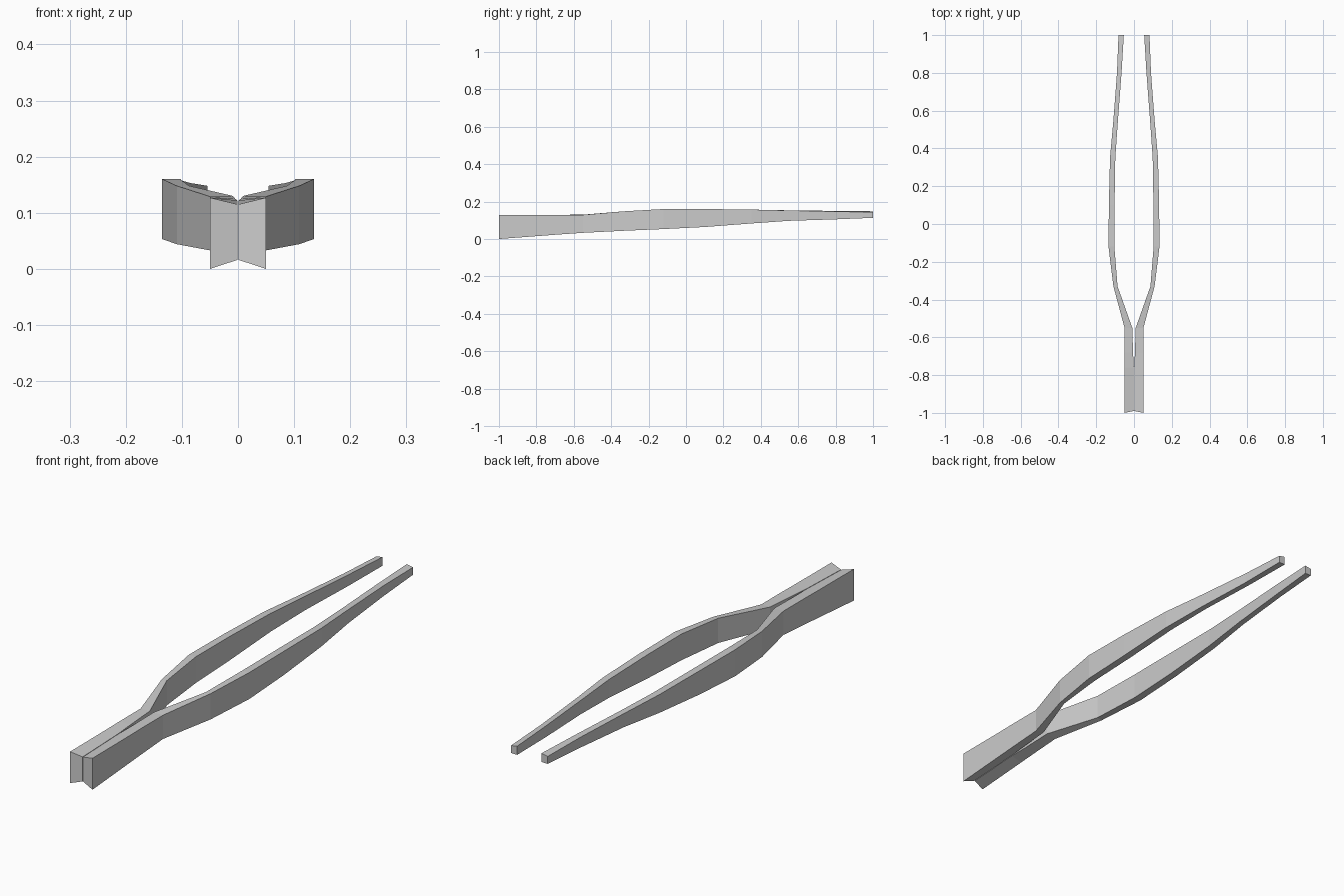
import bpy, bmesh

# Cross-sections along one arm:
# (y, inner x, outer x, inner top z, outer top z, inner bottom z, outer bottom z)
SECTIONS = [
    (-1.00, 0.001, 0.050, 0.115, 0.127, 0.016, 0.000),
    (-0.76, 0.001, 0.050, 0.122, 0.128, 0.030, 0.018),
    (-0.68, 0.005, 0.050, 0.125, 0.129, 0.034, 0.024),
    (-0.55, 0.009, 0.050, 0.130, 0.129, 0.042, 0.033),
    (-0.33, 0.087, 0.109, 0.148, 0.148, 0.048, 0.044),
    (-0.12, 0.104, 0.135, 0.160, 0.160, 0.054, 0.053),
    (0.10, 0.103, 0.133, 0.160, 0.160, 0.064, 0.064),
    (0.35, 0.099, 0.127, 0.157, 0.157, 0.083, 0.083),
    (0.55, 0.085, 0.109, 0.153, 0.152, 0.097, 0.097),
    (0.80, 0.066, 0.090, 0.150, 0.147, 0.105, 0.105),
    (1.00, 0.054, 0.082, 0.148, 0.143, 0.113, 0.113),
]


def make_arm(name, side):
    """Loft the sections into one closed arm; side is +1 or -1."""
    bm = bmesh.new()
    rings = []
    for i, (y, xi, xo, ti, to, bi, bo) in enumerate(SECTIONS):
        inner_y = y + (0.01 if i == 0 else 0)  # notched heel
        rings.append([bm.verts.new(p) for p in (
            (side * xi, inner_y, bi), (side * xo, y, bo),
            (side * xo, y, to), (side * xi, inner_y, ti))])
    for a, b in zip(rings, rings[1:]):
        for k in range(4):
            n = (k + 1) % 4
            bm.faces.new((a[k], a[n], b[n], b[k]))
    bm.faces.new(rings[0])
    bm.faces.new(rings[-1])
    bmesh.ops.recalc_face_normals(bm, faces=bm.faces)
    mesh = bpy.data.meshes.new(name)
    bm.to_mesh(mesh)
    bm.free()
    obj = bpy.data.objects.new(name, mesh)
    bpy.context.collection.objects.link(obj)
    return obj


# Two mirrored tweezer arms meeting at the heel
make_arm("right_arm", 1)
make_arm("left_arm", -1)
